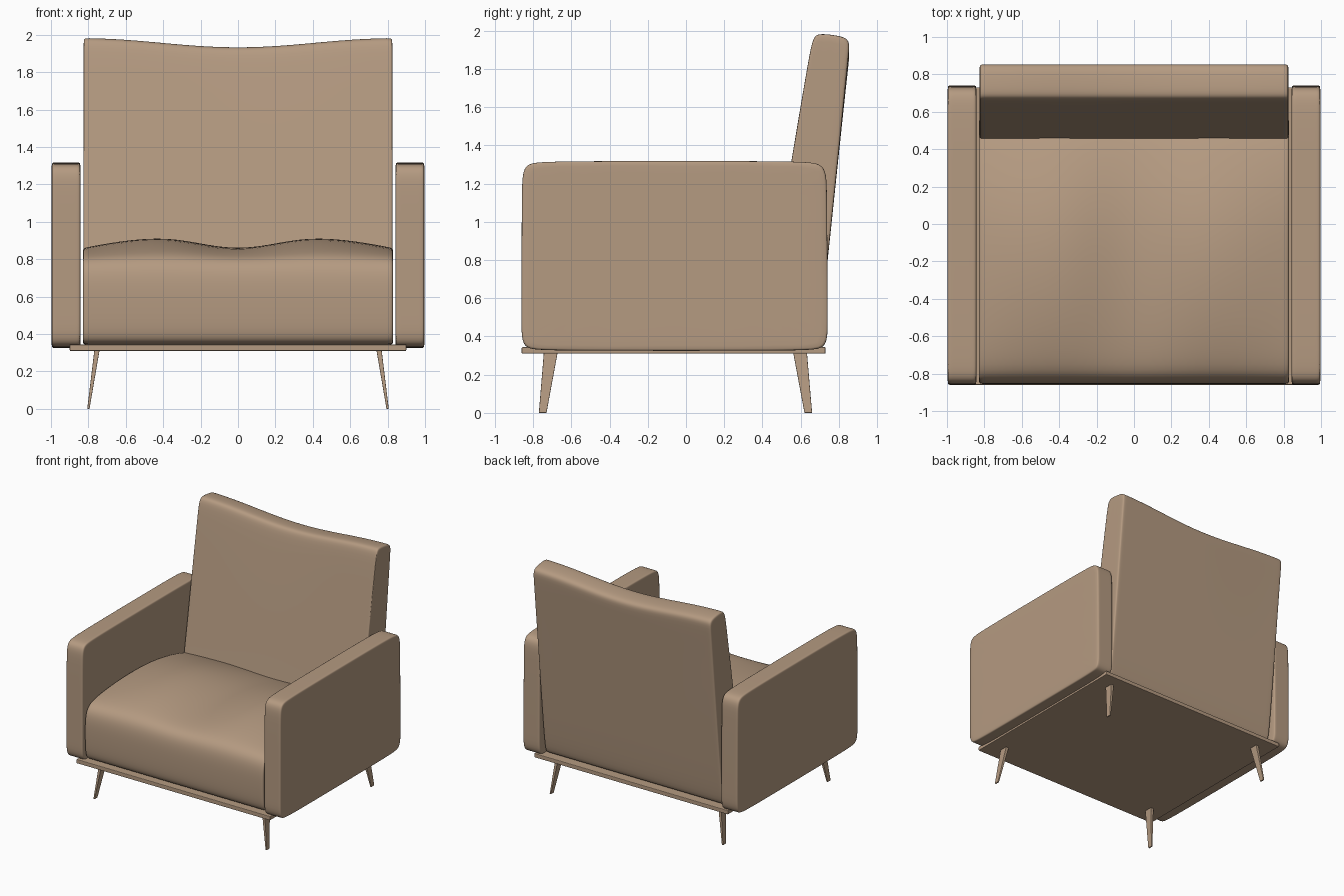
import bpy, bmesh, math

if "Cube" in bpy.data.objects:
    bpy.data.objects.remove(bpy.data.objects["Cube"])

tan = bpy.data.materials.new("tan_fabric")
tan.diffuse_color = (0.46, 0.325, 0.22, 1)
tan.use_nodes = True
tan.node_tree.nodes["Principled BSDF"].inputs["Base Color"].default_value = tan.diffuse_color


def finish(name, bm, mirror=False, subsurf=0, bevel=0):
    bmesh.ops.recalc_face_normals(bm, faces=bm.faces)
    me = bpy.data.meshes.new(name)
    bm.to_mesh(me)
    bm.free()
    me.materials.append(tan)
    ob = bpy.data.objects.new(name, me)
    bpy.context.collection.objects.link(ob)
    if bevel:
        m = ob.modifiers.new("bevel", 'BEVEL')
        m.width, m.segments = bevel, 2
    if subsurf:
        m = ob.modifiers.new("smooth", 'SUBSURF')
        m.levels = m.render_levels = subsurf
        for p in me.polygons:
            p.use_smooth = True
    if mirror:
        ob.modifiers.new("mirror", 'MIRROR')
    return ob


def cushion(name, profile, x0, x1, steps, rim, lift=None, mirror=False):
    """Loft a (y, z) profile along x, with tight rounded rims at both ends."""
    ys, zs = [p[0] for p in profile], [p[1] for p in profile]
    cy, cz = (min(ys) + max(ys)) / 2, (min(zs) + max(zs)) / 2
    sy, sz = 1 - 2 * rim / (max(ys) - min(ys)), 1 - 2 * rim / (max(zs) - min(zs))
    a, b = x0 + rim, x1 - rim
    inner = [(a + (b - a) * i / steps, False) for i in range(steps + 1)]
    stations = [(x0, True), (x0, False)] + inner + [(x1, False), (x1, True)]
    bm = bmesh.new()
    loops = []
    for x, inset in stations:
        loop = []
        for y, z in profile:
            z2 = z + (lift(x, y, z) if lift else 0)
            if inset:
                y, z2 = cy + (y - cy) * sy, cz + (z2 - cz) * sz
            loop.append(bm.verts.new((x, y, z2)))
        loops.append(loop)
    n = len(profile)
    for p, q in zip(loops, loops[1:]):
        for i in range(n):
            j = (i + 1) % n
            bm.faces.new((p[i], p[j], q[j], q[i]))
    bm.faces.new(loops[0])
    bm.faces.new(loops[-1])
    return finish(name, bm, mirror, 2)


# Armrests: rounded slabs
arm = [(-.86, .50), (-.862, .39), (-.84, .34), (-.78, .328), (-.5, .325), (.4, .325),
       (.66, .328), (.72, .34), (.742, .39), (.742, .50), (.738, 1.15), (.735, 1.25),
       (.71, 1.305), (.62, 1.314), (.4, 1.318), (-.5, 1.318), (-.75, 1.314),
       (-.835, 1.305), (-.856, 1.25), (-.86, 1.15)]
cushion("armrest", arm, .842, .997, 2, .025, mirror=True)


# Seat cushion: crowned top with two soft humps
def seat_lift(x, y, z):
    if z < .7:
        return 0
    w = max(0, math.cos((y + .15) * math.pi / 1.45))
    u = abs(x) / .83
    return w * (.018 + .028 * math.sin(math.pi * (2 * min(u, 1) - .5)) if u < .5
                else -.01 + .056 * math.cos((u - .5) * math.pi))


seat = [(.56, .345), (.0, .343), (-.70, .343), (-.80, .345), (-.84, .37), (-.852, .45),
        (-.856, .60), (-.852, .71), (-.825, .79), (-.74, .83), (-.5, .862), (-.2, .874),
        (.1, .855), (.4, .785), (.54, .73), (.57, .70)]
cushion("seat_cushion", seat, -.83, .83, 16, .03, seat_lift)


# Backrest: leaning wedge with a dipped top edge
def back_lift(x, y, z):
    t = max(0, (z - 1.2) / .73)
    return .05 * t * (1 - math.cos(math.pi * min(abs(x) / .82, 1))) / 2


back = [(.40, .345), (.65, .345), (.682, .355), (.70, .42), (.742, .80), (.80, 1.36),
        (.85, 1.82), (.858, 1.89), (.835, 1.918), (.76, 1.93), (.69, 1.935),
        (.665, 1.915), (.645, 1.83), (.56, 1.36), (.465, .80), (.395, .42), (.388, .36)]
cushion("backrest", back, -.826, .826, 12, .03, back_lift)

# Base board
bm = bmesh.new()
bmesh.ops.create_cube(bm, size=1)
for v in bm.verts:
    v.co = (v.co.x * 1.8, v.co.y * 1.59 - .065, v.co.z * .034 + .327)
finish("base_board", bm, bevel=.005)


# Splayed tapered legs
def leg(name, top, foot):
    bm = bmesh.new()
    rings = []
    for (x, y, z), hx, hy in ((foot, .006, .02), (top, .014, .036)):
        rings.append([bm.verts.new((x + i * hx, y + j * hy, z))
                      for i, j in ((-1, -1), (1, -1), (1, 1), (-1, 1))])
    for i in range(4):
        j = (i + 1) % 4
        bm.faces.new((rings[0][i], rings[0][j], rings[1][j], rings[1][i]))
    bm.faces.new(rings[0])
    bm.faces.new(rings[1])
    finish(name, bm, mirror=True, bevel=.003)


leg("front_leg", (.754, -.708, .315), (.80, -.75, 0))
leg("rear_leg", (.754, .597, .315), (.80, .64, 0))
